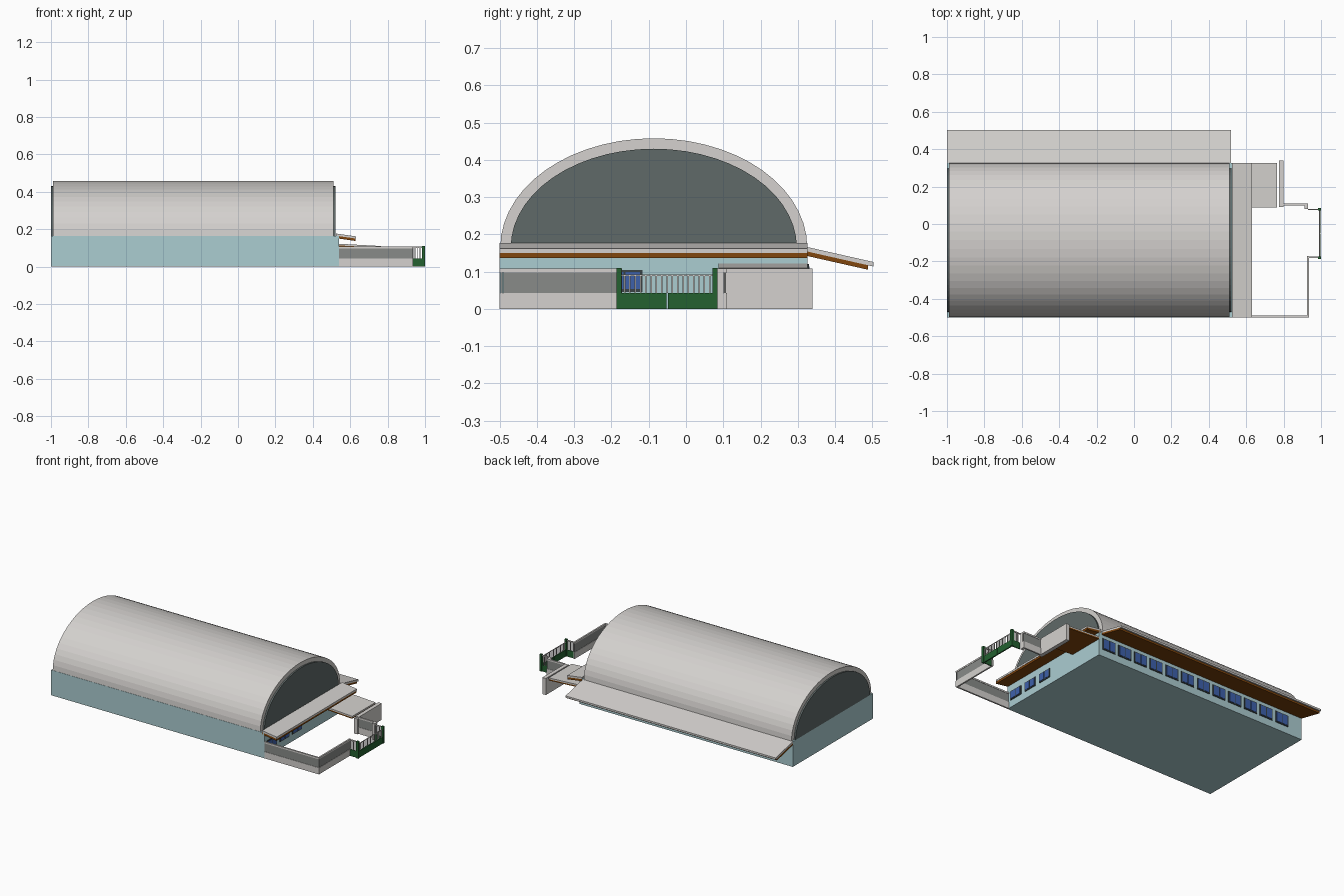
import bpy, bmesh, math

if "Cube" in bpy.data.objects:
    bpy.data.objects.remove(bpy.data.objects["Cube"])


def material(name, r, g, b):
    m = bpy.data.materials.new(name)
    m.diffuse_color = (r, g, b, 1)
    m.use_nodes = True
    m.node_tree.nodes["Principled BSDF"].inputs["Base Color"].default_value = m.diffuse_color
    return m


BLUE = material("pale_blue_wall", .41, .61, .64)
GREY = material("light_grey", .66, .64, .62)
DARK = material("slate_gable", .115, .142, .14)
BROWN = material("brown_soffit", .22, .061, .004)
GREEN = material("gate_green", .017, .12, .03)
PANEL = material("mid_grey_panel", .25, .26, .25)
GLASS = material("window_blue", .048, .12, .41)
FRAME = material("dark_frame", .04, .055, .06)


def finish(name, bm, mat):
    bmesh.ops.recalc_face_normals(bm, faces=bm.faces)
    me = bpy.data.meshes.new(name)
    bm.to_mesh(me)
    bm.free()
    me.materials.append(mat)
    ob = bpy.data.objects.new(name, me)
    bpy.context.collection.objects.link(ob)
    return ob


def prism(name, pts, axis, a, b, mat):
    """Extrude a profile along x (points are y,z) or y (points are x,z)."""
    bm = bmesh.new()
    place = (lambda p, t: (t, p[0], p[1])) if axis == 'x' else (lambda p, t: (p[0], t, p[1]))
    face = bm.faces.new([bm.verts.new(place(p, a)) for p in pts])
    ext = bmesh.ops.extrude_face_region(bm, geom=[face])
    d = place((0, 0), b - a)
    bmesh.ops.translate(bm, vec=d, verts=[v for v in ext['geom'] if isinstance(v, bmesh.types.BMVert)])
    return finish(name, bm, mat)


def box(name, x0, x1, y0, y1, z0, z1, mat):
    return prism(name, [(x0, z0), (x1, z0), (x1, z1), (x0, z1)], 'y', y0, y1, mat)


def arc(ry, rz, n=28):
    return [(-.0865 + ry * math.cos(math.pi * i / n), .165 + rz * math.sin(math.pi * i / n))
            for i in range(n + 1)]


# Main hall, vaulted roof shell and recessed gable fill
box("hall_walls", -1, .54, -.5, .326, 0, .165, BLUE)
outer, inner = arc(.412, .293), arc(.384, .265)
bm = bmesh.new()
rings = [[bm.verts.new((x, y, z)) for y, z in prof]
         for x, prof in ((-.99, outer), (.51, outer), (.51, inner), (-.99, inner))]
for k in range(4):
    r, s = rings[k], rings[(k + 1) % 4]
    for i in range(len(r) - 1):
        bm.faces.new((r[i], s[i], s[i + 1], r[i + 1]))
for e in (0, -1):
    bm.faces.new([r[e] for r in rings])
finish("vault_roof", bm, GREY)
prism("gable_fill", inner, 'x', -1, .52, DARK)


def canopy(name, axis, a, b, start, end, t1, t2, inset):
    """Sloping slab with a brown soffit under it; start and end are on the top surface."""
    (u0, w0), (u1, w1) = start, end
    prism(name + "_slab", [(u0, w0), (u1, w1), (u1, w1 - t1), (u0, w0 - t1)], axis, a, b, GREY)
    u2 = u1 - inset
    w2 = w0 + (w1 - w0) * (u2 - u0) / (u1 - u0)
    prism(name + "_soffit", [(u0, w0 - t1), (u2, w2 - t1), (u2, w2 - t1 - t2), (u0, w0 - t1 - t2)],
          axis, a, b, BROWN)


# Long back canopy, end canopy and low porch canopy
canopy("back_canopy", 'x', -1, .518, (.326, .166), (.503, .126), .012, .012, .014)
canopy("end_canopy", 'y', -.5, .326, (.525, .177), (.63, .162), .012, .013, .002)
canopy("porch_canopy", 'y', .087, .326, (.53, .123), (.765, .11), .009, .008, .002)


# Windows: a frame plate with two blue panes, on the back wall and the end wall
def window(name, c, side):
    def plate(part, u0, u1, z0, z1, d, mat):
        if side == 'back':
            box(name + part, u0, u1, .326, .326 + d, z0, z1, mat)
        else:
            box(name + part, .54, .54 + d, u0, u1, z0, z1, mat)
    h = .048
    plate("_frame", c - h, c + h, .046, .12 if side == 'back' else .105, .004, FRAME)
    top = .114 if side == 'back' else .099
    plate("_pane_a", c - h + .007, c - .003, .053, top, .006, GLASS)
    plate("_pane_b", c + .003, c + h - .007, .053, top, .006, GLASS)


for i in range(12):
    window(f"back_window_{i}", .465 - .1194 * i, 'back')
for i in range(3):
    window(f"end_window_{i}", -.425 + .13 * i, 'end')


# Yard walls: grey base, darker panel and a thin cap
def yard_wall(name, x0, x1, y0, y1):
    box(name + "_base", x0, x1, y0, y1, 0, .043, GREY)
    dx, dy = (0, .002) if x1 - x0 > y1 - y0 else (.002, 0)
    box(name + "_panel", x0 + dx, x1 - dx, y0 + dy, y1 - dy, .043, .098, PANEL)
    box(name + "_cap", x0, x1, y0, y1, .098, .108, GREY)


yard_wall("front_yard_wall", .54, .935, -.5, -.49)
yard_wall("side_yard_wall", .925, .935, -.49, -.172)
yard_wall("rear_yard_wall", .80, .93, .1, .11)
box("porch_wall", .775, .80, .105, .34, 0, .108, GREY)
box("porch_wall_end", .775, .80, .09, .105, 0, .1, GREY)
box("corner_pier", .912, .93, .08, .1, 0, .108, GREY)

# Fence returns joining the yard walls to the gate posts
for name, y in (("front", -.178), ("rear", .078)):
    box(name + "_return_base", .935, .985, y - .003, y + .003, 0, .043, GREEN)
    box(name + "_return_rail", .93, .985, y - .003, y + .003, .1, .107, GREY)
    for i in range(5):
        x = .941 + .009 * i
        box(f"{name}_return_picket_{i}", x - .0015, x + .0015, y - .0015, y + .0015, .043, .1, GREY)

# Gate: posts, two low solid leaves and a row of pickets
for name, y in (("front", -.18), ("rear", .078)):
    box(name + "_gate_post", .984, 1, y - .007, y + .007, 0, .11, GREEN)
box("gate_leaf_front", .988, .996, -.173, -.052, 0, .043, GREEN)
box("gate_leaf_rear", .988, .996, -.048, .071, 0, .043, GREEN)
for i in range(17):
    y = -.165 + .0143 * i
    box(f"gate_picket_{i}", .990, .994, y - .002, y + .002, .043, .092, GREY)
box("gate_rail", .990, .994, -.173, .071, .088, .092, GREY)
